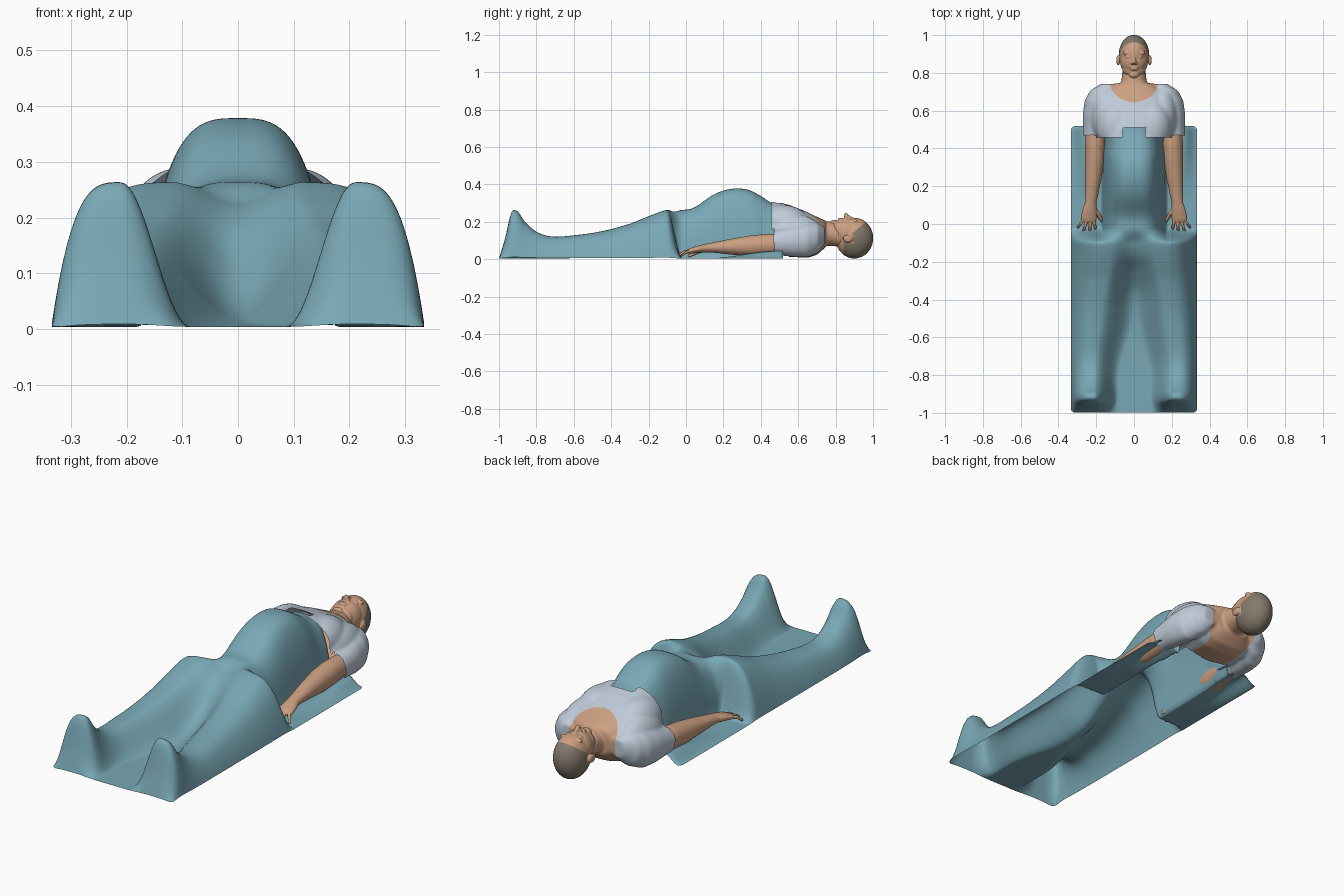
import bpy, bmesh, math
from mathutils import Matrix

cube = bpy.data.objects.get("Cube")
if cube:
    bpy.data.objects.remove(cube, do_unlink=True)


def material(name, rgb):
    m = bpy.data.materials.new(name)
    m.use_nodes = True
    m.diffuse_color = (*rgb, 1)
    bsdf = next(n for n in m.node_tree.nodes if n.type == 'BSDF_PRINCIPLED')
    bsdf.inputs["Base Color"].default_value = (*rgb, 1)
    bsdf.inputs["Roughness"].default_value = 0.8
    return m


TEAL = material("blanket teal", (0.19, 0.39, 0.46))
SHIRT = material("shirt pale blue", (0.52, 0.60, 0.69))
SKIN = material("skin", (0.60, 0.35, 0.22))
HAIR = material("hair grey brown", (0.23, 0.195, 0.15))


def smoothstep(a, b, v):
    t = min(1, max(0, (v - a) / (b - a)))
    return t * t * (3 - 2 * t)


def lookup(points, v):
    """Smooth curve through (position, value) points with soft tangents."""
    if v <= points[0][0]:
        return points[0][1]
    for i in range(len(points) - 1):
        (a, p), (b, q) = points[i], points[i + 1]
        if v <= b:
            a0, p0 = points[max(0, i - 1)]
            b1, q1 = points[min(len(points) - 1, i + 2)]
            t, d = (v - a) / (b - a), b - a
            m0, m1 = (q - p0) / (b - a0) * d, (q1 - p) / (b1 - a) * d
            return ((2*t**3 - 3*t*t + 1) * p + (t**3 - 2*t*t + t) * m0
                    + (3*t*t - 2*t**3) * q + (t**3 - t*t) * m1)
    return points[-1][1]


def add_object(name, bm, mats):
    bmesh.ops.recalc_face_normals(bm, faces=bm.faces[:])
    mesh = bpy.data.meshes.new(name)
    bm.to_mesh(mesh)
    bm.free()
    for m in mats:
        mesh.materials.append(m)
    for p in mesh.polygons:
        p.use_smooth = True
    ob = bpy.data.objects.new(name, mesh)
    bpy.context.collection.objects.link(ob)
    return ob


def ball(bm, centre, radius):
    mat = Matrix.Translation(centre) @ Matrix.Diagonal((*radius, 1))
    bmesh.ops.create_uvsphere(bm, u_segments=32, v_segments=20, radius=1, matrix=mat)


def loft(bm, rings, power=2.0, side=1, n=32):
    """Closed tube through upright rings (x, y, z, half width, half height)."""
    loops = []
    for x, y, z, rx, rz in rings:
        loop = []
        for i in range(n):
            a = 2 * math.pi * i / n
            c, s = math.cos(a), math.sin(a)
            px = math.copysign(abs(c) ** (2 / power), c) * rx
            pz = math.copysign(abs(s) ** (2 / power), s) * rz
            loop.append(bm.verts.new((side * (x + px), y, z + pz)))
        loops.append(loop)
    bm.faces.new(loops[0])
    bm.faces.new(loops[-1])
    for a, b in zip(loops, loops[1:]):
        for i in range(n):
            j = (i + 1) % n
            bm.faces.new((a[i], a[j], b[j], b[i]))


def fuse(name, bm, voxel, smooth, mats, rule):
    """Melt the overlapping shapes into one skin, then colour faces by rule (None removes)."""
    ob = add_object(name, bm, [])
    mod = ob.modifiers.new("melt", 'REMESH')
    mod.mode, mod.voxel_size = 'VOXEL', voxel
    mod = ob.modifiers.new("soften", 'SMOOTH')
    mod.factor, mod.iterations = 0.5, smooth
    dg = bpy.context.evaluated_depsgraph_get()
    mesh = bpy.data.meshes.new_from_object(ob.evaluated_get(dg))
    bpy.data.objects.remove(ob, do_unlink=True)
    bm = bmesh.new()
    bm.from_mesh(mesh)
    gone = []
    for f in bm.faces:
        k = rule(f.calc_center_median())
        if k is None:
            gone.append(f)
        else:
            f.material_index = k
    bmesh.ops.delete(bm, geom=gone, context='FACES')
    return add_object(name, bm, mats)


# Blanket: a sheet draped over feet, legs and belly, open underneath
W, Y0, Y1, FLOOR = 0.335, -1.0, 0.52, 0.004
BELLY = [(-.15, .266), (0, .265), (.05, .28), (.15, .347), (.24, .376), (.33, .372),
         (.4, .338), (.46, .3), (.52, .284)]
LEGS = [(-1, .004), (-.965, .12), (-.935, .25), (-.9, .256), (-.865, .205), (-.8, .148), (-.72, .122),
        (-.6, .128), (-.45, .15), (-.3, .19), (-.2, .23), (-.1, .264), (0, .268)]
VALLEY = [(-1, .004), (-.6, .006), (-.45, .02), (-.35, .05), (-.25, .12), (-.17, .19), (-.1, .225), (0, .24)]


def drape(x, y):
    x = abs(x)
    centre = 0.12 + 0.09 * smoothstep(-0.02, -0.8, y)
    top, low = lookup(LEGS, y), lookup(VALLEY, y)
    if x > centre:
        legs = FLOOR + (top - FLOOR) * (1 - ((x - centre) / (W - centre)) ** 3.3)
    else:
        # the inner slope is wide along the thighs and tight at the feet
        t = min(1, (centre - x) / min(centre, 0.125 + 0.05 * smoothstep(-0.85, -0.5, y)))
        legs = low + (top - low) * (0.5 + 0.5 * math.cos(math.pi * t))
    # side flaps lift a little under the arms
    lift = smoothstep(0.1, 0.5, y) * smoothstep(0.15, 0.26, x) * (1 - smoothstep(0.26, W, x))
    floor = FLOOR + 0.04 * lift
    t = min(1, x / (0.168 - 0.01 * smoothstep(.35, .45, y)))
    belly = floor + (lookup(BELLY, y) - floor) * (1 - t ** 3.2) ** 0.6
    k = smoothstep(-0.1, -0.02, y)
    return legs * (1 - k) + belly * k


bm = bmesh.new()
bmesh.ops.create_grid(bm, x_segments=96, y_segments=160, size=1)
R = 0.02
for v in bm.verts:
    x, y = v.co.x * W, Y0 + (v.co.y + 1) / 2 * (Y1 - Y0)
    z = drape(x, y)
    # round the four corners
    near = min(y - Y0, Y1 - y)
    if near < R:
        x *= 1 - (R - math.sqrt(R * R - (R - near) ** 2)) / W
    v.co = (x, y, z)
blanket = add_object("blanket", bm, [TEAL])
mod = blanket.modifiers.new("soften", 'SMOOTH')
mod.factor, mod.iterations = 0.5, 2

# Shirt with neck and upper back
bm = bmesh.new()
loft(bm, [(0, .42, .162, .178, .153), (0, .5, .158, .184, .147), (0, .56, .15, .192, .138),
          (0, .65, .13, .19, .122), (0, .70, .125, .165, .102), (0, .745, .135, .095, .072)], 2.5)
loft(bm, [(0, .66, .14, .08, .08), (0, .72, .14, .07, .068),
          (0, .79, .135, .064, .064), (0, .84, .12, .06, .06)])
for s in (1, -1):
    loft(bm, [(.21, .42, .085, .06, .062), (.21, .5, .09, .061, .07),
              (.207, .58, .096, .064, .084), (.196, .65, .1, .066, .09),
              (.17, .705, .112, .064, .078), (.135, .742, .126, .042, .045)], side=s)
    ball(bm, (s * .15, .58, .14), (.08, .15, .1))
    ball(bm, (s * .1, .52, .19), (.1, .14, .1))


def shirt_rule(c):
    x = abs(c.x)
    if c.y < 0.458 + (0.012 if x > 0.2 else 0):
        return None
    if x < 0.06 and c.y < 0.51:
        return None
    # the lower back is left open over the hollow sheet
    if x < 0.13 and c.z < 0.13 and c.y < 0.55:
        return None
    neckline = (x / .13) ** 2 + ((c.y - .76) / .115) ** 2 < 1
    back = x < 0.1 and c.z < 0.1
    return 1 if neckline or back else 0


fuse("shirt_and_neck", bm, 0.005, 30, [SHIRT, SKIN], shirt_rule)

# Arms with spread fingers
FINGERS = [(.212, .03, .205, -.03), (.23, .02, .234, -.044),
           (.25, .02, .267, -.042), (.266, .028, .297, -.024)]
for s, name in ((1, "left_arm"), (-1, "right_arm")):
    bm = bmesh.new()
    loft(bm, [(.207, .51, .082, .048, .054), (.206, .42, .077, .053, .058),
              (.208, .34, .071, .052, .055), (.216, .24, .067, .043, .042),
              (.225, .15, .063, .034, .028), (.23, .11, .06, .031, .023),
              (.237, .07, .055, .038, .019), (.24, .03, .046, .042, .016),
              (.24, .012, .042, .038, .013)], side=s)
    for ax, ay, bx, by in FINGERS:
        mx, my = (ax + bx) / 2, (ay + by) / 2
        loft(bm, [(ax, ay, .044, .009, .01), (mx, my, .039, .009, .009),
                  (bx, by + .006, .022, .008, .008), (bx, by, .02, .004, .005)], side=s, n=12)
    loft(bm, [(.215, .09, .05, .015, .014), (.192, .055, .038, .014, .012),
              (.172, .02, .02, .01, .01), (.168, .01, .016, .005, .005)], side=s, n=12)
    fuse(name, bm, 0.0035, 3, [SKIN], lambda c: 0)

# Head, face up
bm = bmesh.new()
ball(bm, (0, .9, .113), (.08, .101, .109))
ball(bm, (0, .86, .143), (.074, .08, .078))
ball(bm, (0, .818, .158), (.062, .045, .05))
ball(bm, (0, .79, .188), (.028, .02, .023))
for y, width in ((.831, .024), (.82, .021)):
    ball(bm, (0, y, .212), (width, .007, .011))
loft(bm, [(0, .905, .206, .009, .01), (0, .875, .22, .01, .014),
          (0, .856, .233, .012, .018), (0, .846, .229, .01, .013)], n=16)
for s in (1, -1):
    ball(bm, (s * .011, .852, .222), (.009, .008, .01))
    ball(bm, (s * .03, .906, .203), (.03, .012, .011))
    ball(bm, (s * .03, .884, .205), (.015, .009, .011))
    ball(bm, (s * .084, .866, .11), (.01, .027, .021))


def head_rule(c):
    ear = abs(c.x) > 0.072 and abs(c.y - .866) < .03 and abs(c.z - .11) < .024
    hair = c.y > 0.843 + max(0, c.z - 0.1) * 1.2
    return 1 if hair and not ear else 0


fuse("head", bm, 0.0032, 5, [SKIN, HAIR], head_rule)
